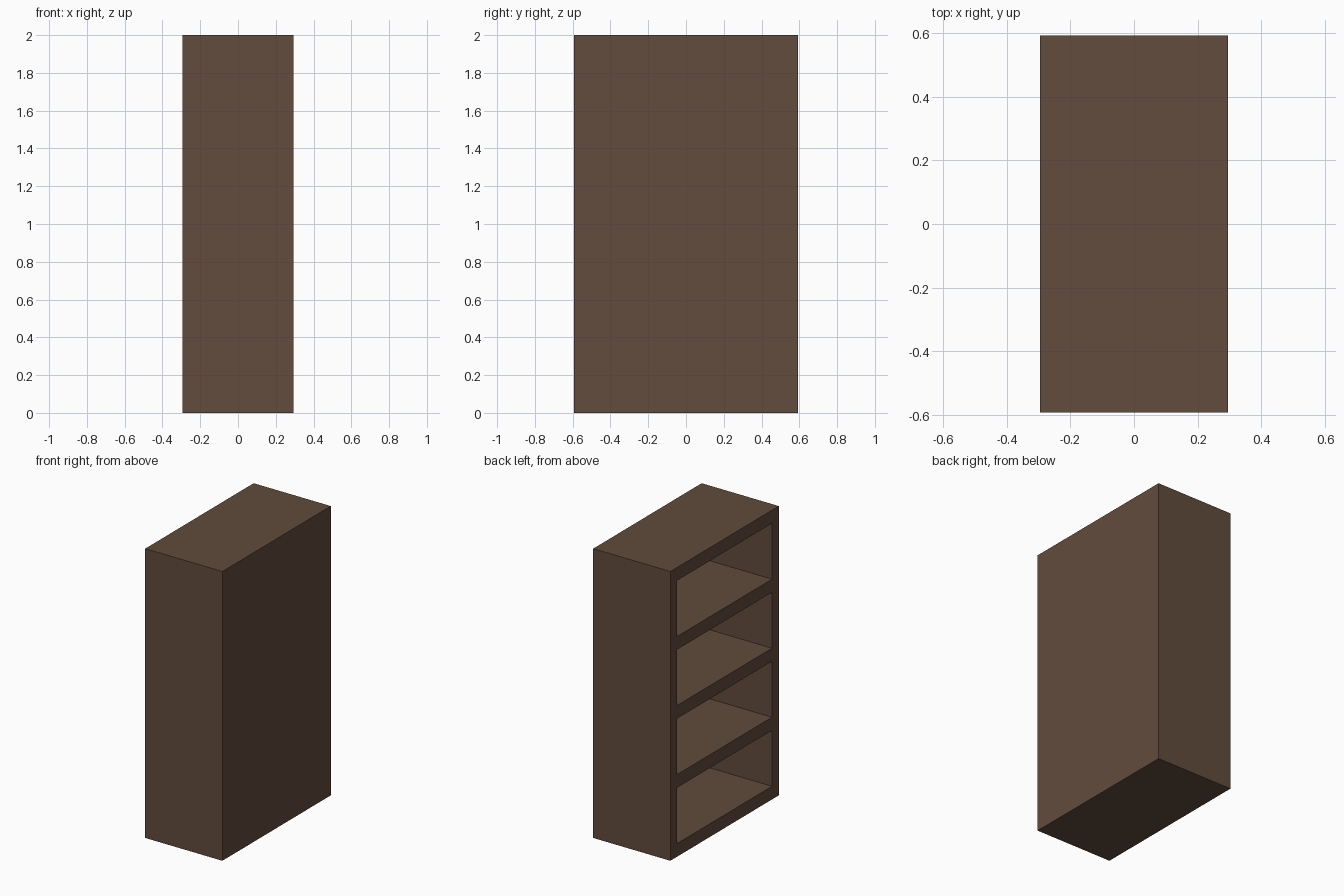
import bpy, bmesh
from mathutils import Matrix

if "Cube" in bpy.data.objects:
    bpy.data.objects.remove(bpy.data.objects["Cube"])

W, D, H = 0.59, 1.184, 2.0      # x depth, y width, height
SIDE, SHELF, BACK = 0.074, 0.091, 0.074
BAYS = 4
bay_h = (H - (BAYS + 1) * SHELF) / BAYS

wood = bpy.data.materials.new("dark brown wood")
wood.diffuse_color = (0.119, 0.072, 0.045, 1)
wood.use_nodes = True
wood.node_tree.nodes["Principled BSDF"].inputs["Base Color"].default_value = wood.diffuse_color

# Carcass: one solid block
bm = bmesh.new()
bmesh.ops.create_cube(bm, size=1, matrix=Matrix.Translation((0, 0, H / 2)) @ Matrix.Diagonal((W, D, H, 1)))


def open_faces():
    return [f for f in bm.faces if f.normal.x < -0.9]


def cut(co, no):
    """Split only the open (-x) side along a plane."""
    faces = open_faces()
    geom = set(faces)
    for f in faces:
        geom.update(f.edges)
        geom.update(f.verts)
    bmesh.ops.bisect_plane(bm, geom=list(geom), plane_co=co, plane_no=no)
    bm.normal_update()


# Lines of the side boards and shelves
bm.normal_update()
for s in (-1, 1):
    cut((0, s * (D / 2 - SIDE), 0), (0, 1, 0))
for i in range(BAYS):
    z = SHELF + i * (bay_h + SHELF)
    cut((0, 0, z), (0, 0, 1))
    cut((0, 0, z + bay_h), (0, 0, 1))

# Bays pushed in as far as the back panel
bays = []
for f in open_faces():
    c = f.calc_center_median()
    if abs(c.y) < D / 2 - SIDE and SHELF < c.z < H - SHELF \
            and (c.z - SHELF) % (bay_h + SHELF) < bay_h:
        bays.append(f)
for f in bmesh.ops.extrude_discrete_faces(bm, faces=bays)["faces"]:
    bmesh.ops.translate(bm, verts=f.verts, vec=(W - BACK, 0, 0))
bmesh.ops.recalc_face_normals(bm, faces=bm.faces)

me = bpy.data.meshes.new("bookcase")
bm.to_mesh(me)
bm.free()
me.materials.append(wood)
bpy.context.collection.objects.link(bpy.data.objects.new("bookcase", me))
